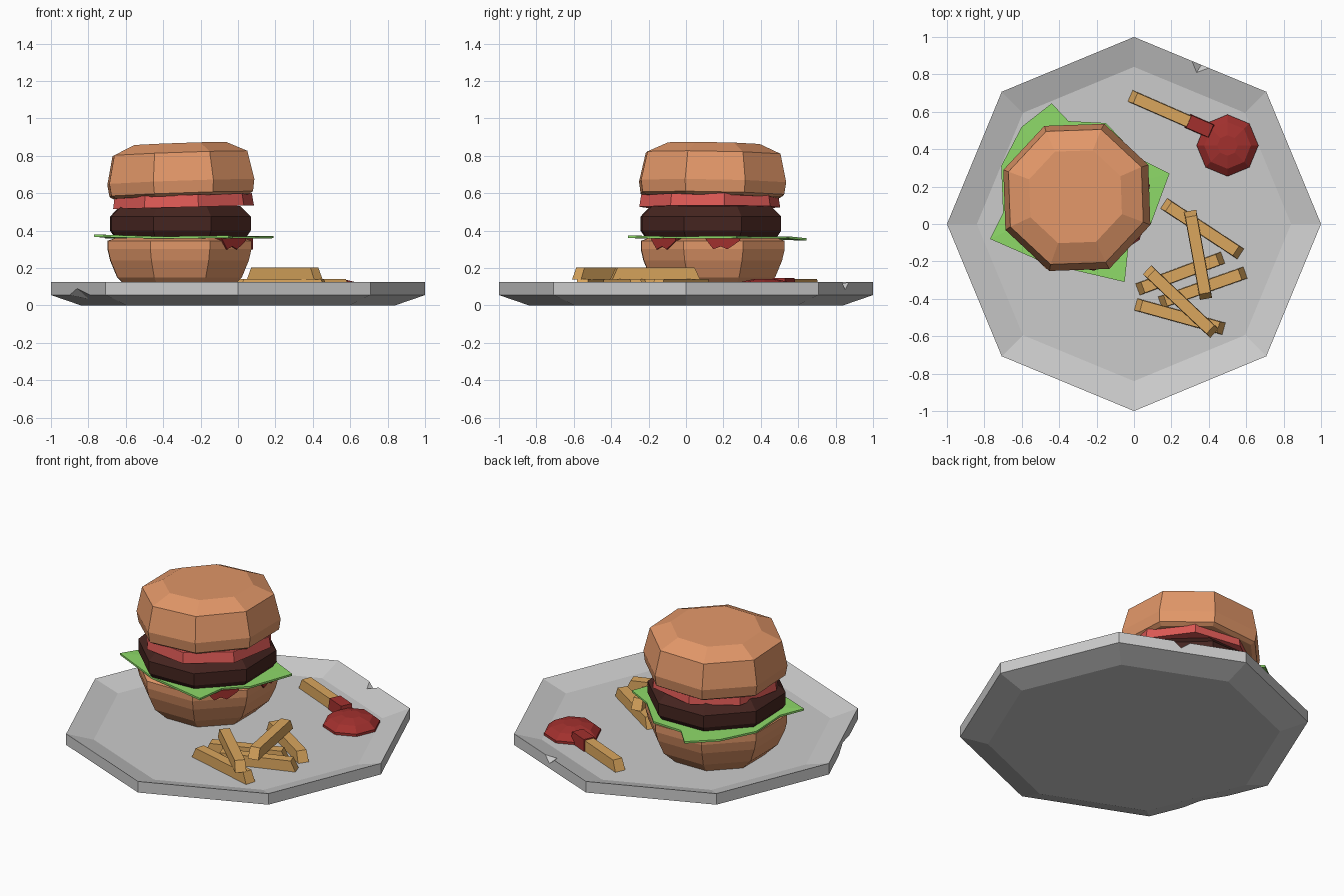
import bpy, bmesh
from math import radians, cos, sin, atan2, hypot
from mathutils import Vector, Matrix

if "Cube" in bpy.data.objects:
    bpy.data.objects.remove(bpy.data.objects["Cube"])


def material(name, rgb):
    m = bpy.data.materials.new(name)
    m.diffuse_color = (*rgb, 1)
    m.use_nodes = True
    m.node_tree.nodes["Principled BSDF"].inputs["Base Color"].default_value = m.diffuse_color
    return m


BUN = material("bread", (0.76, 0.31, 0.14))
PATTY = material("meat", (0.06, 0.018, 0.014))
TOMATO = material("tomato", (0.72, 0.10, 0.09))
LETTUCE = material("lettuce", (0.27, 0.70, 0.14))
KETCHUP = material("ketchup", (0.36, 0.03, 0.027))
FRY = material("potato", (0.70, 0.38, 0.11))


def finish(name, bm, mat=None):
    bmesh.ops.recalc_face_normals(bm, faces=bm.faces)
    me = bpy.data.meshes.new(name)
    bm.to_mesh(me)
    bm.free()
    if mat:
        me.materials.append(mat)
    ob = bpy.data.objects.new(name, me)
    bpy.context.collection.objects.link(ob)
    return ob


def loft(bm, rings):
    """Skin a stack of equal point loops and cap both ends."""
    loops = [[bm.verts.new(p) for p in r] for r in rings]
    n = len(loops[0])
    for a, b in zip(loops, loops[1:]):
        for i in range(n):
            j = (i + 1) % n
            bm.faces.new((a[i], a[j], b[j], b[i]))
    bm.faces.new(loops[0][::-1])
    bm.faces.new(loops[-1])


def turned(name, profile, centre, rot, mat=None, tilt=(0, 0)):
    """Eight-sided turned solid from (radius, z) pairs, tilted in degrees about x and y."""
    bm = bmesh.new()
    mid = sum(z for _, z in profile) / len(profile)
    rings = [[(r * cos(radians(rot + 45 * i)), r * sin(radians(rot + 45 * i)), z - mid)
              for i in range(8)] for r, z in profile]
    loft(bm, rings)
    m = (Matrix.Translation((*centre, mid)) @ Matrix.Rotation(radians(tilt[1]), 4, 'Y')
         @ Matrix.Rotation(radians(tilt[0]), 4, 'X'))
    bm.transform(m)
    return finish(name, bm, mat)


# Plate with two chipped edges
plate = turned("plate", [(0.84, 0), (1, 0.055), (1, 0.125), (0.84, 0.075)], (0, 0), 0)


def chip(a, b, c, d):
    a, b, c, d = map(Vector, (a, b, c, d))
    m = (c + d) / 2
    bm = bmesh.new()
    for p in (2 * a - m, 2 * b - m, c, d):
        bm.verts.new(p)
    bmesh.ops.convex_hull(bm, input=bm.verts)
    cutter = finish("chip_cutter", bm)
    cutter.hide_render = True
    mod = plate.modifiers.new("chip", 'BOOLEAN')
    mod.operation, mod.solver, mod.object = 'DIFFERENCE', 'EXACT', cutter
    bpy.context.view_layer.objects.active = plate
    bpy.ops.object.modifier_apply(modifier=mod.name)
    bpy.data.objects.remove(cutter)


chip((0.31, 0.872, 0.125), (0.40, 0.834, 0.125), (0.335, 0.81, 0.109), (0.36, 0.851, 0.085))
chip((-0.90, -0.241, 0.055), (-0.79, -0.507, 0.055), (-0.80, -0.34, 0.036), (-0.86, -0.338, 0.09))

# Burger layers
turned("bottom_bun", [(0.28, 0.076), (0.36, 0.15), (0.40, 0.24), (0.415, 0.30), (0.415, 0.345),
                      (0.37, 0.36)], (-0.313, 0.143), 23, BUN)
turned("patty", [(0.38, 0.368), (0.403, 0.40), (0.403, 0.475), (0.345, 0.53)],
       (-0.308, 0.133), 24, PATTY)
turned("tomato_slice", [(0.385, 0.525), (0.375, 0.59)], (-0.292, 0.127), 12, TOMATO, (0, -1.5))
turned("top_bun", [(0.385, 0.58), (0.41, 0.595), (0.42, 0.66), (0.385, 0.812), (0.265, 0.864)],
       (-0.307, 0.143), 24.5, BUN, (-1, -2))

# Lettuce leaf: thin irregular sheet
leaf = [(-0.77, -0.08, 0.372), (-0.45, -0.22, 0.362), (-0.35, -0.24, 0.362), (-0.05, -0.31, 0.366),
        (-0.03, -0.12, 0.362), (0.09, 0.0, 0.362), (0.19, 0.27, 0.364), (0.03, 0.35, 0.362),
        (-0.15, 0.54, 0.362), (-0.35, 0.55, 0.362), (-0.44, 0.645, 0.352), (-0.60, 0.52, 0.36),
        (-0.71, 0.31, 0.362), (-0.70, 0.06, 0.365)]
bm = bmesh.new()
low = [bm.verts.new((x, y, z - 0.005)) for x, y, z in leaf]
top = [bm.verts.new((x, y, z + 0.007)) for x, y, z in leaf]
for ring, h in ((low, 0.355), (top, 0.368)):
    c = bm.verts.new((-0.3, 0.14, h))
    for i in range(len(ring)):
        bm.faces.new((ring[i - 1], ring[i], c))
for i in range(len(low)):
    bm.faces.new((low[i - 1], low[i], top[i], top[i - 1]))
finish("lettuce", bm, LETTUCE)

# Ketchup drips on the side of the bottom bun
drip = [(-0.10, 0.36), (-0.075, 0.325), (-0.055, 0.30), (-0.015, 0.315), (0.02, 0.30),
        (0.05, 0.32), (0.085, 0.345), (0.09, 0.36)]
for k, (ang, shift) in enumerate(((-44.5, 0.02), (0.5, 0.055))):
    bm = bmesh.new()
    loft(bm, [[(d, s + shift, z) for s, z in drip] for d in (0.34, 0.393)])
    bm.transform(Matrix.Translation((-0.313, 0.143, 0)) @ Matrix.Rotation(radians(ang), 4, 'Z'))
    finish(f"ketchup_drip_{k + 1}", bm, KETCHUP)

# Ketchup puddle
turned("ketchup_puddle", [(0.165, 0.075), (0.165, 0.09), (0.125, 0.125), (0.055, 0.142)],
       (0.50, 0.42), 0, KETCHUP)


# Fries: bars with slanted ends
def fry(name, p, q, z, mat=FRY, w=0.033, h=0.065, slant=0.03):
    length = hypot(q[0] - p[0], q[1] - p[1]) / 2

    def rect(l, ww, zz):
        return [(-l, -ww, zz), (l, -ww, zz), (l, ww, zz), (-l, ww, zz)]
    bm = bmesh.new()
    loft(bm, [rect(length, w, z), rect(length - slant, w * 0.92, z + h)])
    bm.transform(Matrix.Translation(((p[0] + q[0]) / 2, (p[1] + q[1]) / 2, 0))
                 @ Matrix.Rotation(atan2(q[1] - p[1], q[0] - p[0]), 4, 'Z'))
    finish(name, bm, mat)


fries = [((0.16, 0.11), (0.57, -0.16), 0.075), ((0.02, -0.35), (0.475, -0.18), 0.075),
         ((0.14, -0.42), (0.595, -0.26), 0.075), ((0.01, -0.43), (0.48, -0.56), 0.075),
         ((0.30, 0.07), (0.385, -0.40), 0.138), ((0.07, -0.245), (0.43, -0.585), 0.138)]
for i, (p, q, z) in enumerate(fries):
    fry(f"fry_{i + 1}", p, q, z)
fry("dipped_fry", (-0.02, 0.685), (0.38, 0.51), 0.075)
fry("ketchup_tip", (0.285, 0.552), (0.42, 0.493), 0.075, KETCHUP, 0.039, 0.072, 0.01)
